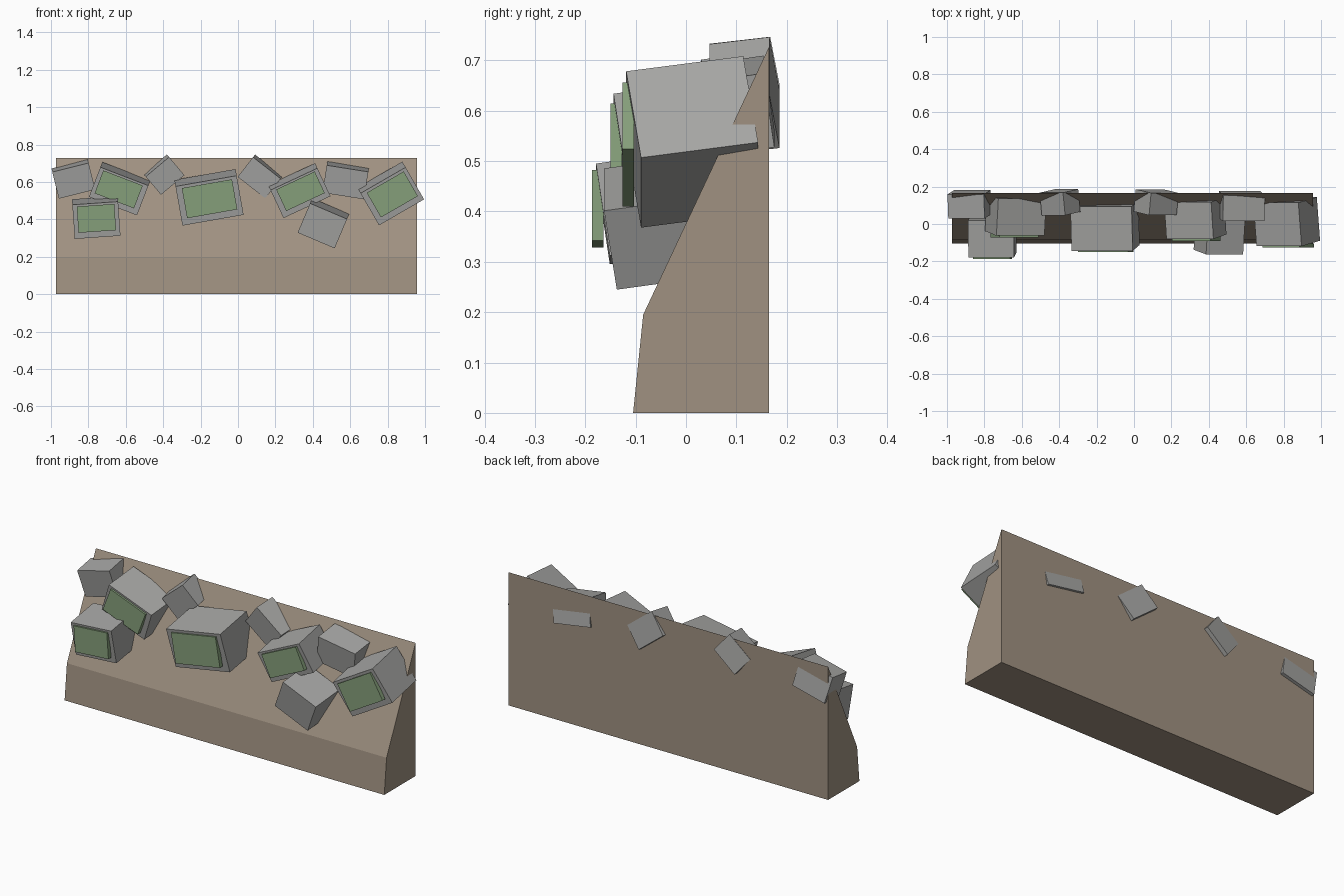
import bpy
import bmesh
from math import radians
from mathutils import Matrix, Vector

cube = bpy.data.objects.get("Cube")
if cube:
    bpy.data.objects.remove(cube, do_unlink=True)


def material(name, rgb):
    m = bpy.data.materials.new(name)
    m.use_nodes = True
    m.diffuse_color = (*rgb, 1)
    m.node_tree.nodes["Principled BSDF"].inputs["Base Color"].default_value = (*rgb, 1)
    return m


BROWN = material("earth_brown", (0.35, 0.285, 0.22))
GREY = material("casing_grey", (0.38, 0.38, 0.37))
GREEN = material("screen_green", (0.235, 0.345, 0.195))


def finish(name, bm, mat):
    bmesh.ops.recalc_face_normals(bm, faces=bm.faces)
    mesh = bpy.data.meshes.new(name)
    bm.to_mesh(mesh)
    bm.free()
    mesh.materials.append(mat)
    obj = bpy.data.objects.new(name, mesh)
    bpy.context.collection.objects.link(obj)
    return obj


def block(name, size, front, roll, pitch, mat):
    """Cuboid whose front face is centred on the given point."""
    bm = bmesh.new()
    bmesh.ops.create_cube(bm, size=1)
    bmesh.ops.scale(bm, vec=size, verts=bm.verts)
    bmesh.ops.translate(bm, vec=(0, size[1] / 2, 0), verts=bm.verts)
    turn = Matrix.Rotation(radians(-roll), 4, "Y") @ Matrix.Rotation(radians(pitch), 4, "X")
    bmesh.ops.transform(bm, matrix=Matrix.Translation(front) @ turn, verts=bm.verts)
    return finish(name, bm, mat)


# Sloped bank: side profile extruded along x
profile = [(-0.105, 0), (-0.085, 0.195), (0.165, 0.727), (0.165, 0)]
bm = bmesh.new()
face = bm.faces.new([bm.verts.new((-0.974, y, z)) for y, z in profile])
ext = bmesh.ops.extrude_face_region(bm, geom=[face])
moved = [v for v in ext["geom"] if isinstance(v, bmesh.types.BMVert)]
bmesh.ops.translate(bm, vec=(1.931, 0, 0), verts=moved)
finish("sloped_bank", bm, BROWN)

# Casings: width, depth, height, front centre, roll, whether it has a screen
PITCH = 8.5
CASINGS = [
    ("far_right_box", (0.2, 0.13, 0.148), (-0.878, 0.041, 0.606), 14, False),
    ("right_lower_monitor", (0.245, 0.2, 0.185), (-0.757, -0.165, 0.395), 4, True),
    ("right_upper_monitor", (0.275, 0.2, 0.172), (-0.638, -0.05, 0.55), -21, True),
    ("right_middle_box", (0.163, 0.122, 0.128), (-0.39, 0.056, 0.632), 40, False),
    ("centre_monitor", (0.332, 0.24, 0.215), (-0.152, -0.128, 0.5), 10, True),
    ("left_middle_box", (0.187, 0.12, 0.135), (0.113, 0.057, 0.622), -38, False),
    ("left_upper_monitor", (0.277, 0.2, 0.167), (0.334, -0.068, 0.54), 25, True),
    ("left_lower_box", (0.215, 0.2, 0.172), (0.451, -0.15, 0.365), -23, False),
    ("left_upper_box", (0.225, 0.14, 0.15), (0.574, 0.026, 0.598), -9, False),
    ("far_left_monitor", (0.278, 0.235, 0.2), (0.825, -0.104, 0.523), 30, True),
]

for name, size, front, roll, has_screen in CASINGS:
    block(name, size, front, roll, PITCH, GREY)
    if has_screen:
        # Upright screen plate, turned with the casing but not pitched
        width, depth, height = size
        start = Vector(front) + Vector((0, -0.022, 0.01))
        block(name + "_screen", (width * 0.82, 0.023, height * 0.76), start, roll, 0, GREEN)
